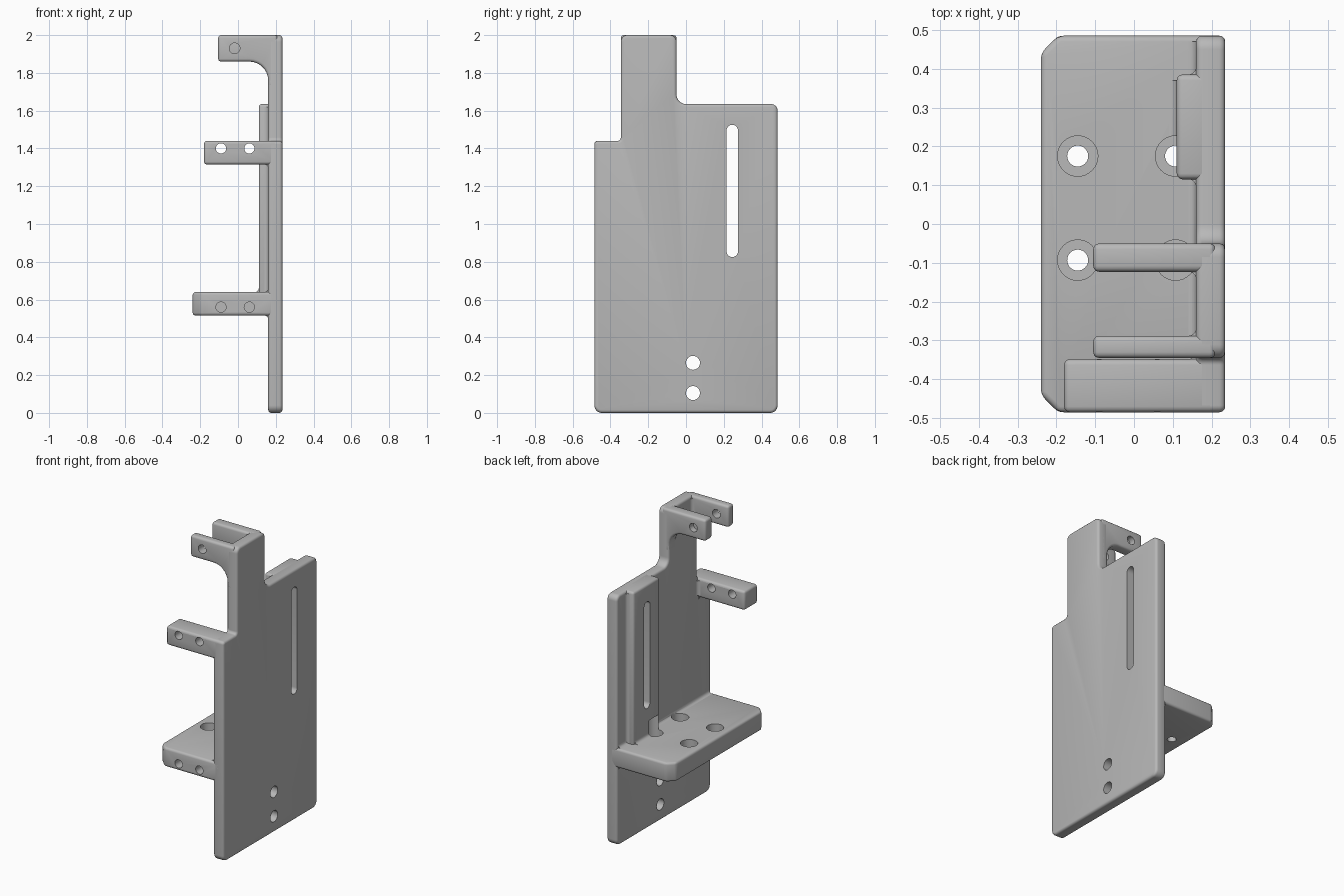
import bpy, bmesh, math
from mathutils import Vector

cube = bpy.data.objects.get("Cube")
if cube:
    bpy.data.objects.remove(cube, do_unlink=True)

grey = bpy.data.materials.new("plain grey")
grey.use_nodes = True
COLOUR = (0.48, 0.48, 0.48, 1)
grey.diffuse_color = COLOUR
grey.node_tree.nodes["Principled BSDF"].inputs["Base Color"].default_value = COLOUR

PLACE = {"x": lambda a, b, d: (d, a, b),
         "y": lambda a, b, d: (a, d, b),
         "z": lambda a, b, d: (a, b, d)}


def prism(name, outline, axis, lo, hi):
    """Extrude a closed 2D outline along an axis."""
    bm = bmesh.new()
    rings = [[bm.verts.new(PLACE[axis](a, b, d)) for a, b in outline] for d in (lo, hi)]
    n = len(outline)
    for ring in rings:
        bm.faces.new(ring)
    for i in range(n):
        j = (i + 1) % n
        bm.faces.new((rings[0][i], rings[0][j], rings[1][j], rings[1][i]))
    bmesh.ops.recalc_face_normals(bm, faces=bm.faces)
    mesh = bpy.data.meshes.new(name)
    bm.to_mesh(mesh)
    bm.free()
    mesh.materials.append(grey)
    ob = bpy.data.objects.new(name, mesh)
    bpy.context.collection.objects.link(ob)
    return ob


def rounded(corners, steps=7):
    """Outline from (a, b, radius) corners, each turned into an arc."""
    out = []
    for i, (a, b, r) in enumerate(corners):
        p = Vector((a, b))
        if r == 0:
            out.append((a, b))
            continue
        u = (Vector(corners[i - 1][:2]) - p).normalized()
        v = (Vector(corners[(i + 1) % len(corners)][:2]) - p).normalized()
        for k in range(steps + 1):
            t = k / steps * math.pi / 2
            out.append(tuple(p + u * r * (1 - math.sin(t)) + v * r * (1 - math.cos(t))))
    return out


def rect(a0, a1, b0, b1, r=0):
    return rounded([(a0, b0, r), (a1, b0, r), (a1, b1, r), (a0, b1, r)])


def circle(a, b, r, n=32):
    return [(a + r * math.cos(math.tau * i / n), b + r * math.sin(math.tau * i / n))
            for i in range(n)]


def select(ob):
    bpy.ops.object.select_all(action="DESELECT")
    ob.select_set(True)
    bpy.context.view_layer.objects.active = ob


def finish(ob, cuts=(), bevel=0.015):
    """Round the edges, cut the holes and shade."""
    select(ob)
    if bevel:
        m = ob.modifiers.new("edges", "BEVEL")
        m.width, m.segments = bevel, 3
        m.limit_method, m.angle_limit = "ANGLE", math.radians(30)
        bpy.ops.object.modifier_apply(modifier=m.name)
    for outline, axis, lo, hi in cuts:
        cutter = prism("cutter", outline, axis, lo, hi)
        cutter.hide_render = True
        m = ob.modifiers.new("hole", "BOOLEAN")
        m.operation, m.solver, m.object = "DIFFERENCE", "EXACT", cutter
        select(ob)
        bpy.ops.object.modifier_apply(modifier=m.name)
        bpy.data.objects.remove(cutter, do_unlink=True)
    select(ob)
    bpy.ops.object.shade_smooth_by_angle(angle=math.radians(35))


def fillet(name, a, b, sa, sb, axis, lo, hi, cuts=(), r=0.02):
    """Concave strip in an inside corner."""
    e = 0.004
    arc = [(r - r * math.sin(t), r - r * math.cos(t))
           for t in (math.pi / 2 * k / 5 for k in range(6))]
    pts = [(-e, -e), (r, -e)] + arc + [(-e, r)]
    finish(prism(name, [(a + sa * p, b + sb * q) for p, q in pts], axis, lo, hi), cuts, 0)


INNER, OUTER, END = 0.16, 0.235, 0.485
ROOT = 0.21  # depth to which parts sink into the plate

# Holes shared between parts
slot = (rect(0.215, 0.275, 0.825, 1.525, 0.0299), "x", -0.1, 0.4)
bores = [(circle(x, y, 0.052), "z", 0.58, 0.74)
         for x in (-0.145, 0.107) for y in (-0.093, 0.175)]

# Back plate
plate = prism("back_plate", rounded([
    (-END, 0, 0.04), (END, 0, 0.04), (END, 1.635, 0.035), (-0.05, 1.635, 0.05),
    (-0.05, 2, 0.035), (-0.345, 2, 0.035), (-0.345, 1.44, 0.018), (-END, 1.44, 0.018)]),
    "x", INNER, OUTER)
finish(plate, [slot] + [(circle(0.037, z, 0.037), "x", 0, 0.4) for z in (0.105, 0.265)])

# Raised pad around the slot
pad = prism("slot_pad", rect(0.115, 0.385, 0.58, 1.635), "x", 0.11, ROOT)
finish(pad, [slot] + bores)

# Shelf with counterbored holes and blind holes in its front edge
c = 0.045
shelf = prism("shelf", [(-0.24, -END + c), (-0.24 + c, -END), (ROOT, -END),
                        (ROOT, END), (-0.24 + c, END), (-0.24, END - c)], "z", 0.515, 0.64)
finish(shelf, bores
       + [(circle(x, y, 0.027), "z", 0.4, 0.7)
          for x in (-0.145, 0.107) for y in (-0.093, 0.175)]
       + [(circle(x, 0.56, 0.027), "y", -0.6, -0.36) for x in (-0.09, 0.06)])

# Middle arm
arm = prism("middle_arm", rect(-0.18, ROOT, 1.315, 1.44), "y", -END, -0.348)
finish(arm, [(circle(x, 1.4, 0.027), "y", -0.6, -0.2) for x in (-0.09, 0.06)])

# Pair of top fork arms with curved undersides
fork = rounded([(ROOT, 2, 0), (-0.105, 2, 0), (-0.105, 1.86, 0),
                (INNER, 1.86, 0.1), (INNER, 1.72, 0), (ROOT, 1.72, 0)])
for name, y0, y1, h0, h1 in (("front_fork_arm", -0.345, -0.288, -0.4, -0.25),
                             ("rear_fork_arm", -0.123, -0.05, -0.09, 0)):
    finish(prism(name, fork, "y", y0, y1), [(circle(-0.018, 1.93, 0.028), "y", h0, h1)])

# Inside corner fillets
fillet("shelf_under_fillet", INNER, 0.515, -1, -1, "y", -END + 0.015, END - 0.015)
fillet("shelf_top_fillet", INNER, 0.64, -1, 1, "y", -END + 0.015, END - 0.015, bores)
fillet("pad_foot_fillet", 0.11, 0.64, -1, 1, "y", 0.13, 0.37, bores)
fillet("pad_front_fillet", INNER, 0.115, -1, -1, "z", 0.6, 1.62, bores)
fillet("pad_rear_fillet", INNER, 0.385, -1, 1, "z", 0.6, 1.62)
fillet("arm_under_fillet", INNER, 1.315, -1, -1, "y", -END + 0.015, -0.36)
fillet("arm_side_fillet", INNER, -0.348, -1, 1, "z", 1.33, 1.425)
fillet("fork_front_fillet", INNER, -0.288, -1, 1, "z", 1.86, 1.985)
fillet("fork_rear_fillet", INNER, -0.123, -1, -1, "z", 1.86, 1.985)
